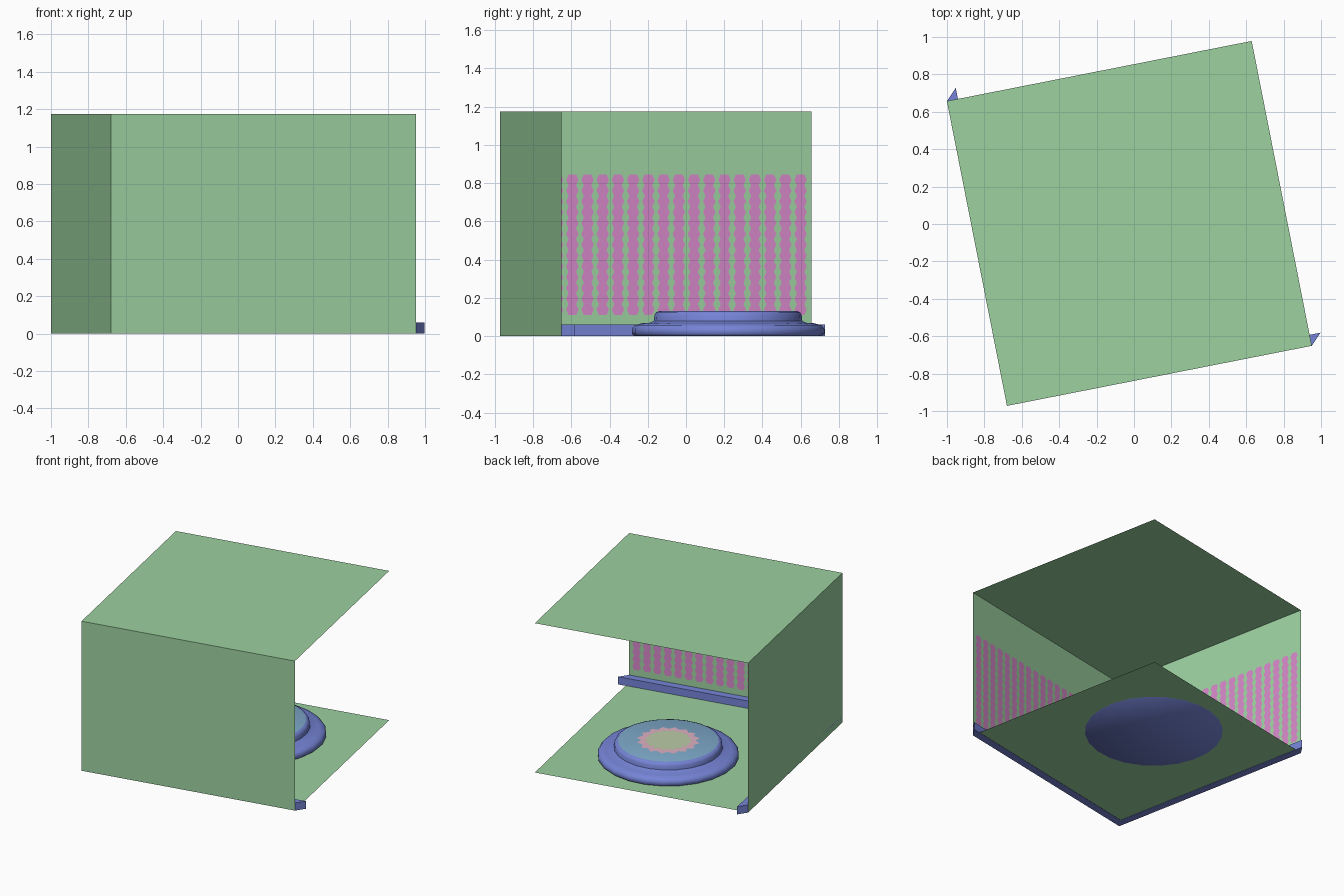
import bpy, bmesh, math
from mathutils import Matrix

if "Cube" in bpy.data.objects:
    bpy.data.objects.remove(bpy.data.objects["Cube"])

L = 1.661            # side of the square room
H = L / 2
TOP = 1.175          # ceiling height
ROOM = Matrix.Translation((-0.025, 0.003, 0)) @ Matrix.Rotation(math.radians(11.15), 4, 'Z')


def material(name, rgb):
    m = bpy.data.materials.new(name)
    m.diffuse_color = [((c / 255 + 0.055) / 1.055) ** 2.4 for c in rgb] + [1]
    m.use_nodes = True
    m.node_tree.nodes["Principled BSDF"].inputs["Base Color"].default_value = m.diffuse_color
    return m


GREEN = material("soft green", (156, 209, 160))
PINK = material("orchid pink", (212, 135, 199))
BLUE = material("periwinkle blue", (117, 132, 214))
TEAL = material("dusty teal", (126, 170, 202))
ROSE = material("pale rose", (220, 176, 194))
SAGE = material("pale sage", (187, 204, 168))


def make(name, verts, faces, mat, matrix=ROOM):
    me = bpy.data.meshes.new(name)
    me.from_pydata(verts, [], faces)
    me.materials.append(mat)
    ob = bpy.data.objects.new(name, me)
    ob.matrix_world = matrix
    bpy.context.collection.objects.link(ob)
    return ob


# Wall coordinates: t along the wall, d inward from it, z up
def front(t, d, z):
    return (t - H, d - H, z)


def left(t, d, z):
    return (d - H, t - H, z)


# Floor and ceiling sheets
for name, z in (("floor", 0.002), ("ceiling", TOP)):
    make(name, [(-H, -H, z), (H, -H, z), (H, H, z), (-H, H, z)], [(0, 1, 2, 3)], GREEN)

STRIPES, ROWS = 20, 26
Z0, Z1 = 0.11, 0.845
W = 0.06             # skirting width and height
for side, place in (("front", front), ("left", left)):
    # Wall sheet
    quad = (0, 1, 2, 3) if side == "front" else (3, 2, 1, 0)
    make(side + "_wall", [place(0, 0, 0), place(L, 0, 0), place(L, 0, TOP), place(0, 0, TOP)],
         [quad], GREEN)

    # Wallpaper stripes with zigzag edges
    verts, faces = [], []
    for s in range(STRIPES):
        mid = 0.06 + s * (L - 0.12) / (STRIPES - 1)
        for r in range(ROWS + 1):
            half = 0.033 if r % 2 else 0.020
            z = Z0 + (Z1 - Z0) * r / ROWS
            n = len(verts)
            verts += [place(mid - half, 0.004, z), place(mid + half, 0.004, z)]
            if r < ROWS:
                f = (n, n + 1, n + 3, n + 2)
                faces.append(f[::-1] if side == "front" else f)
    make(side + "_wall_stripes", verts, faces, PINK)

    # Skirting board with mitred ends
    verts = [place(t, d, z) for z in (0, W) for t, d in ((0, 0), (L, 0), (L + W, W), (W, W))]
    board = make(side + "_skirting", verts,
                 [(3, 2, 1, 0), (4, 5, 6, 7), (0, 1, 5, 4), (1, 2, 6, 5), (2, 3, 7, 6), (3, 0, 4, 7)],
                 BLUE)
    bm = bmesh.new()
    bm.from_mesh(board.data)
    bmesh.ops.recalc_face_normals(bm, faces=bm.faces)
    bm.to_mesh(board.data)
    bm.free()

# Round stepped platform: a lathed profile with rounded shoulders
SPOT = Matrix.Translation((0.0, 0.22, 0))
SEG = 24
profile = [(0.49, 0), (0.503, 0.012), (0.503, 0.038), (0.488, 0.057), (0.45, 0.067),
           (0.405, 0.07), (0.388, 0.08), (0.385, 0.11), (0.376, 0.125), (0.359, 0.131)]
verts = [(r * math.cos(2 * math.pi * i / SEG), r * math.sin(2 * math.pi * i / SEG), z)
         for r, z in profile for i in range(SEG)]
faces = [(k * SEG + i, k * SEG + (i + 1) % SEG, (k + 1) * SEG + (i + 1) % SEG, (k + 1) * SEG + i)
         for k in range(len(profile) - 1) for i in range(SEG)]
faces.append(tuple(reversed(range(SEG))))
last = (len(profile) - 1) * SEG
faces.append(tuple(range(last, last + SEG)))
platform = make("round_platform", verts, faces, BLUE, SPOT)
platform.data.materials.append(TEAL)
platform.data.polygons[-1].material_index = 1
bpy.context.view_layer.objects.active = platform
platform.select_set(True)
bpy.ops.object.shade_smooth_by_angle(angle=math.radians(50))


# Toothed rosette painted on the platform top
def star(name, outer, inner, teeth, z, mat):
    ring = [(r * math.cos(a), r * math.sin(a), z)
            for i in range(teeth * 2)
            for r, a in [(inner if i % 2 else outer, math.pi * i / teeth)]]
    n = len(ring)
    make(name, ring + [(0, 0, z)], [(i, (i + 1) % n, n) for i in range(n)], mat, SPOT)


star("rosette_rim", 0.228, 0.195, 16, 0.133, ROSE)
star("rosette_centre", 0.168, 0.150, 16, 0.135, SAGE)
